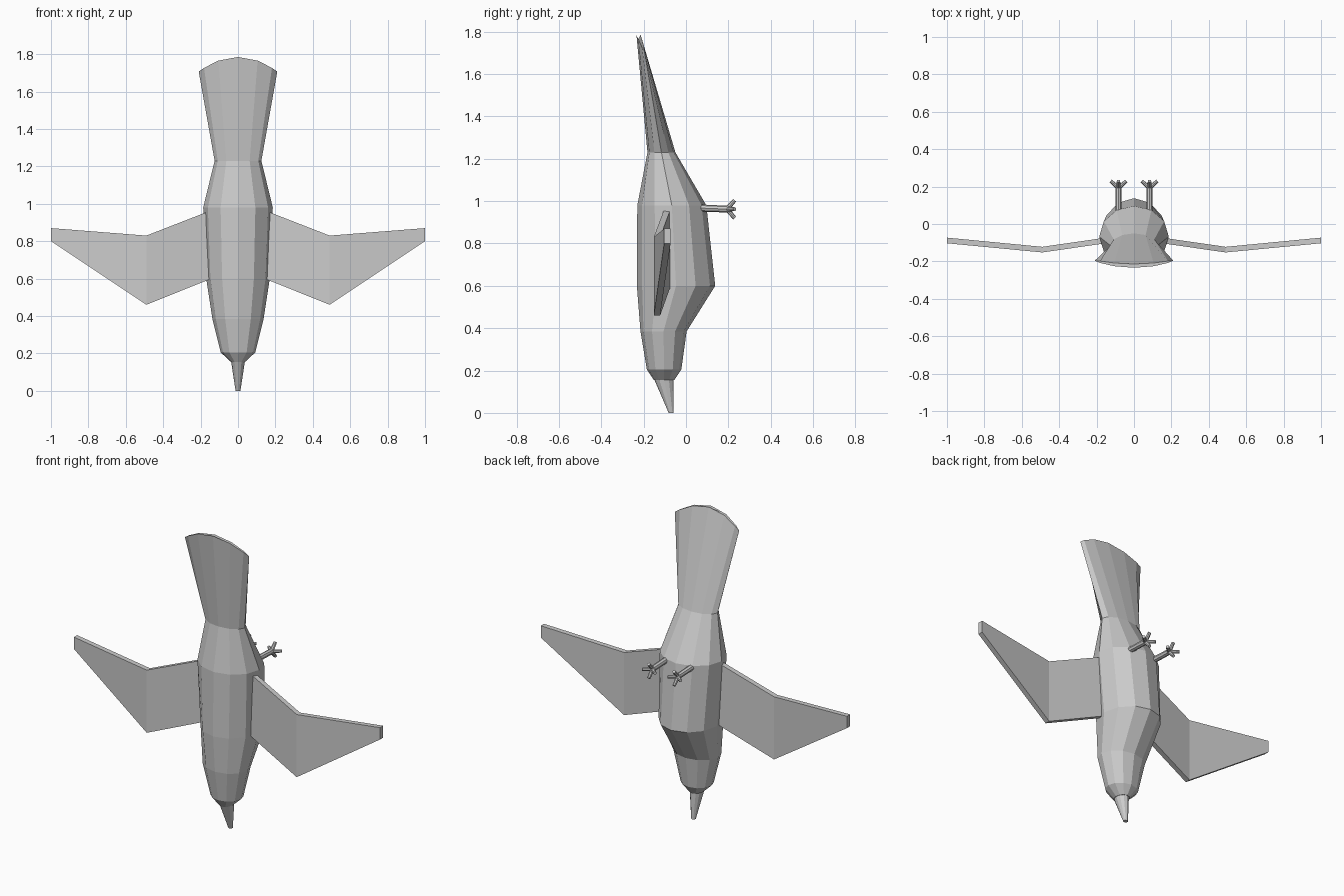
import bpy, bmesh
from math import sin, cos, pi
from mathutils import Vector

if "Cube" in bpy.data.objects:
    bpy.data.objects.remove(bpy.data.objects["Cube"])


def finish(bm, name):
    bmesh.ops.recalc_face_normals(bm, faces=bm.faces)
    mesh = bpy.data.meshes.new(name)
    bm.to_mesh(mesh)
    bm.free()
    obj = bpy.data.objects.new(name, mesh)
    bpy.context.collection.objects.link(obj)
    return obj


def loft(name, rings):
    bm = bmesh.new()
    loops = [[bm.verts.new(p) for p in ring] for ring in rings]
    n = len(loops[0])
    for a, b in zip(loops, loops[1:]):
        for i in range(n):
            j = (i + 1) % n
            bm.faces.new((a[i], a[j], b[j], b[i]))
    bm.faces.new(loops[0])
    bm.faces.new(loops[-1])
    return finish(bm, name)


def mirror(obj):
    obj.modifiers.new("Mirror", 'MIRROR')


SIDES = 12
ANGLES = [2 * pi * i / SIDES for i in range(SIDES)]


def oval(z, half_width, y0, y1):
    c, r = (y0 + y1) / 2, (y1 - y0) / 2
    return [(half_width * sin(a), c + r * cos(a), z) for a in ANGLES]


# Body: ovals from head to rump, ending in a thin curved tail fan
sections = [(0.155, 0.038, -0.152, -0.055), (0.205, 0.092, -0.185, -0.022),
            (0.385, 0.137, -0.215, 0.003), (0.60, 0.17, -0.232, 0.138),
            (0.98, 0.186, -0.23, 0.096), (1.23, 0.125, -0.182, -0.05)]
tail = [(0.21 * sin(a), -0.224 + 0.028 * sin(a) ** 2 + 0.01 * cos(a),
         1.785 - 0.078 * sin(a) ** 2) for a in ANGLES]
loft("body_and_tail", [oval(*s) for s in sections] + [tail])

# Beak: narrow taper pointing down
loft("beak", [oval(0.0, 0.013, -0.082, -0.058),
              oval(0.158, 0.037, -0.15, -0.058)])

# Wings: bent flat panels as (x, y centre, lower z, upper z)
stations = [(0.13, -0.085, 0.605, 0.97), (0.49, -0.137, 0.46, 0.83),
            (1.0, -0.088, 0.80, 0.87)]
T = 0.015
mirror(loft("wings", [[(x, y - T, lo), (x, y + T, lo), (x, y + T, hi), (x, y - T, hi)]
                      for x, y, lo, hi in stations]))


def rod(name, start, end, r0, r1):
    start, end = Vector(start), Vector(end)
    d = end - start
    bm = bmesh.new()
    bmesh.ops.create_cone(bm, cap_ends=True, segments=8, radius1=r0, radius2=r1,
                          depth=d.length)
    m = d.to_track_quat('Z', 'Y').to_matrix().to_4x4()
    m.translation = (start + end) / 2
    bm.transform(m)
    mirror(finish(bm, name))


# Legs with four spread toes each
ankle = (0.083, 0.202, 0.962)
rod("legs", (0.083, 0.05, 0.968), ankle, 0.017, 0.016)
for i, (dx, dz) in enumerate([(1, 0), (-1, 0), (0, 1), (0, -1)]):
    rod(f"toes_{i + 1}", (0.083, 0.193, 0.962),
        (0.083 + 0.042 * dx, 0.23, 0.962 + 0.042 * dz), 0.012, 0.009)
